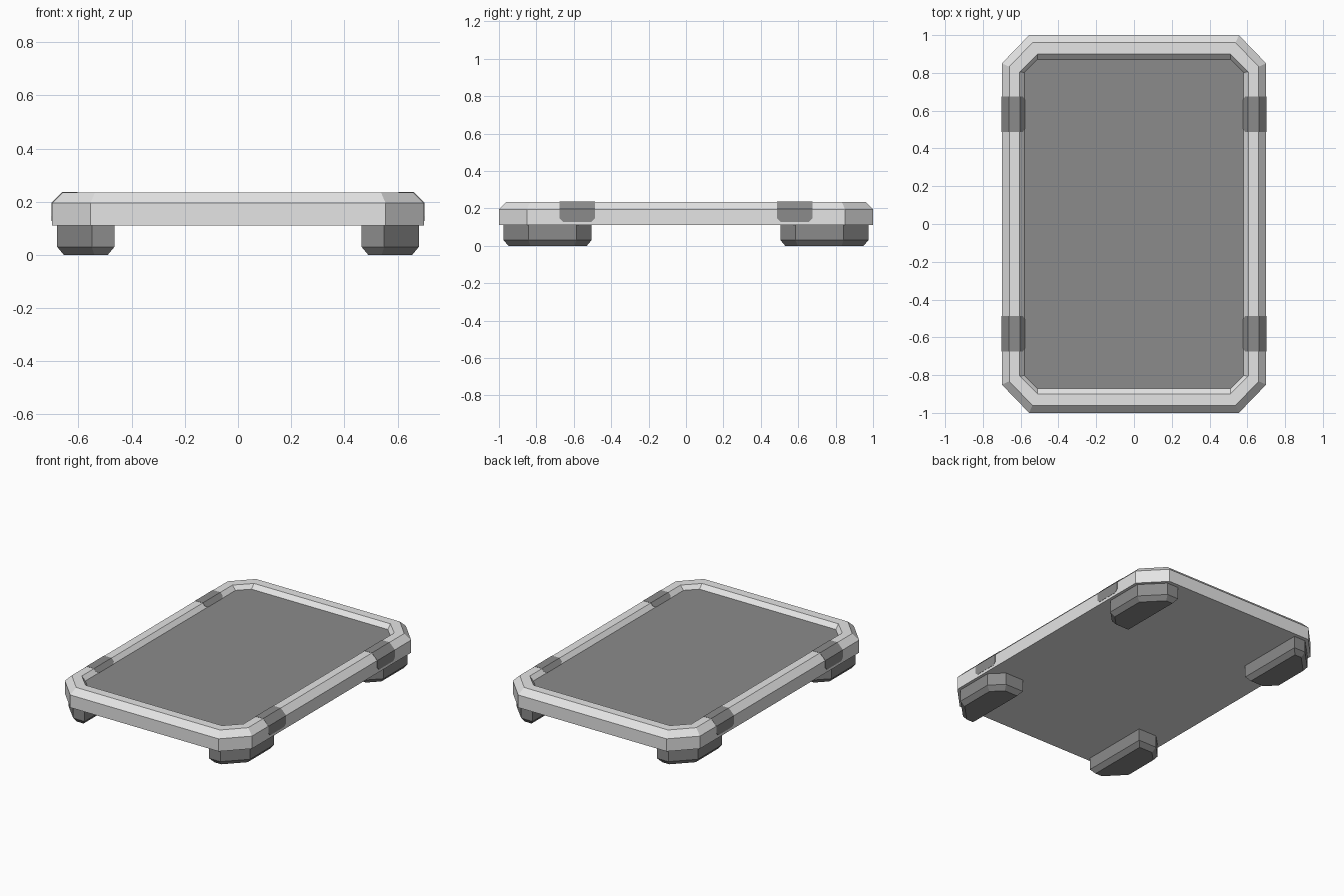
import bpy, bmesh

if "Cube" in bpy.data.objects:
    bpy.data.objects.remove(bpy.data.objects["Cube"])


def material(name, value):
    m = bpy.data.materials.new(name)
    m.diffuse_color = (value, value, value, 1)
    m.use_nodes = True
    m.node_tree.nodes["Principled BSDF"].inputs["Base Color"].default_value = m.diffuse_color
    return m


LIGHT = material("light grey", 0.78)
DARK = material("dark grey", 0.26)


def finish(bm, name, mats):
    bmesh.ops.recalc_face_normals(bm, faces=bm.faces)
    me = bpy.data.meshes.new(name)
    bm.to_mesh(me)
    bm.free()
    for m in mats:
        me.materials.append(m)
    ob = bpy.data.objects.new(name, me)
    bpy.context.collection.objects.link(ob)
    return ob


def loft(bm, loops):
    """Skin a stack of closed loops and cap both ends; returns the caps."""
    rings = [[bm.verts.new(p) for p in loop] for loop in loops]
    n = len(rings[0])
    for a, b in zip(rings, rings[1:]):
        for i in range(n):
            j = (i + 1) % n
            bm.faces.new((a[i], a[j], b[j], b[i]))
    return bm.faces.new(rings[0]), bm.faces.new(rings[-1])


def octagon(x, y, cx, cy, z):
    return [(x, -y + cy, z), (x, y - cy, z), (x - cx, y, z), (-x + cx, y, z),
            (-x, y - cy, z), (-x, -y + cy, z), (-x + cx, -y, z), (x - cx, -y, z)]


# Tray: chamfered light rim and underside, recessed dark panel on top
bm = bmesh.new()
bottom, panel = loft(bm, [octagon(0.70, 1.00, 0.145, 0.15, 0.11),
                          octagon(0.70, 1.00, 0.145, 0.15, 0.195),
                          octagon(0.66, 0.96, 0.122, 0.127, 0.235),
                          octagon(0.605, 0.90, 0.095, 0.095, 0.235),
                          octagon(0.58, 0.872, 0.07, 0.07, 0.207)])
panel.material_index = 1
finish(bm, "tray", [LIGHT, DARK])

# Feet: chamfered blocks with tapered soles
FOOT = [(0.68, 0.585), (0.68, 0.842), (0.55, 0.975),
        (0.465, 0.975), (0.465, 0.505), (0.60, 0.505)]
SOLE = [(0.655, 0.598), (0.655, 0.832), (0.54, 0.95),
        (0.49, 0.95), (0.49, 0.53), (0.588, 0.53)]


def foot(sx, sy, name):
    bm = bmesh.new()
    loft(bm, [[(x * sx, y * sy, z) for x, y in pts]
              for pts, z in ((SOLE, 0.0), (FOOT, 0.03), (FOOT, 0.112))])
    finish(bm, name, [DARK])


# Clips: thin bands wrapped over the side rims, with clipped corners
def clip(sx, sy, name):
    e = 0.0015
    bm = bmesh.new()
    loops = []
    for y, c in ((0.487, 0.018), (0.505, 0), (0.657, 0), (0.675, 0.018)):
        low = 0.128 + c
        prof = [(0.70 + e, low), (0.70 + e, 0.195 + e / 2),
                (0.66 + e / 2, 0.235 + e), (0.604, 0.235 + e),
                (0.577 + c * 0.6, 0.208 + c * 0.6),
                (0.585 + c * 0.6, 0.206 + c * 0.6), (0.606, 0.234),
                (0.66, 0.234), (0.699, 0.195), (0.699, low)]
        loops.append([(x * sx, y * sy, z) for x, z in prof])
    loft(bm, loops)
    finish(bm, name, [DARK])


for sx, side in ((-1, "left"), (1, "right")):
    for sy, end in ((-1, "front"), (1, "back")):
        foot(sx, sy, f"{end}_{side}_foot")
        clip(sx, sy, f"{end}_{side}_clip")
